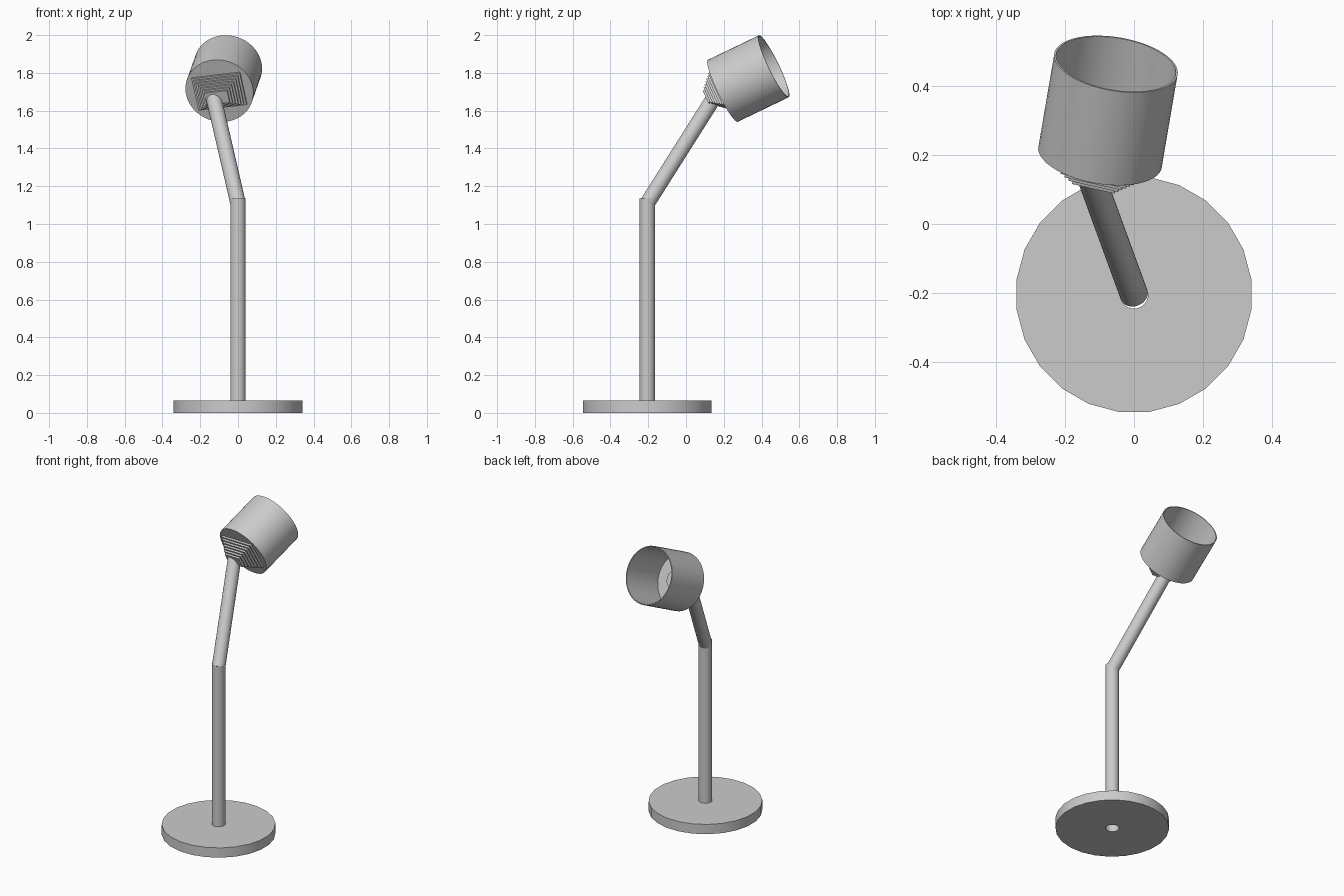
import bpy, bmesh
from math import cos, sin, pi, radians
from mathutils import Matrix, Vector

cube = bpy.data.objects.get("Cube")
if cube:
    bpy.data.objects.remove(cube, do_unlink=True)

# One plain grey for the whole lamp
grey = bpy.data.materials.new("lamp_grey")
grey.use_nodes = True
colour = (0.6, 0.6, 0.6, 1)
grey.diffuse_color = colour
grey.node_tree.nodes["Principled BSDF"].inputs["Base Color"].default_value = colour


def finish(name, bm, matrix):
    """Turn a bmesh into a placed, edge-aware smooth object."""
    bmesh.ops.remove_doubles(bm, verts=bm.verts, dist=1e-5)
    bmesh.ops.recalc_face_normals(bm, faces=bm.faces)
    mesh = bpy.data.meshes.new(name)
    bm.to_mesh(mesh)
    bm.free()
    mesh.materials.append(grey)
    obj = bpy.data.objects.new(name, mesh)
    obj.matrix_world = matrix
    bpy.context.collection.objects.link(obj)
    bpy.ops.object.select_all(action="DESELECT")
    obj.select_set(True)
    bpy.context.view_layer.objects.active = obj
    bpy.ops.object.shade_smooth_by_angle(angle=radians(30))
    return obj


def lathe(name, profile, matrix, sides=32, closed=False):
    """Revolve (radius, height) points around local z."""
    bm = bmesh.new()
    rings = []
    for r, z in profile:
        angles = [(i + 0.5) * 2 * pi / sides for i in range(sides)]
        rings.append([bm.verts.new((r * cos(a), r * sin(a), z)) for a in angles])
    pairs = list(zip(rings, rings[1:]))
    if closed:
        pairs.append((rings[-1], rings[0]))
    for low, high in pairs:
        for i in range(sides):
            j = (i + 1) % sides
            bm.faces.new((low[i], low[j], high[j], high[i]))
    return finish(name, bm, matrix)


def frame(origin, x_hint, z_axis):
    """Matrix with local z along z_axis and local x close to x_hint."""
    z = Vector(z_axis).normalized()
    y = z.cross(Vector(x_hint)).normalized()
    x = y.cross(z)
    rot = Matrix((x, y, z)).transposed().to_4x4()
    return Matrix.Translation(origin) @ rot


foot = Vector((0, -0.205, 0))
tube = 0.041

# Round base with a hole for the pole
lathe("base", [(tube, 0), (0.344, 0), (0.344, 0.065), (tube, 0.065)],
      Matrix.Translation(foot), sides=24, closed=True)

# Upright hollow pole
lathe("pole", [(tube, 0), (tube, 1.135)], Matrix.Translation(foot))

# Leaning arm
elbow = foot + Vector((0, 0, 1.11))
wrist = Vector((-0.135, 0.165, 1.695))
lean = wrist - elbow
lathe("arm", [(0, 0), (tube, 0), (tube, lean.length), (0, lean.length)],
      frame(elbow, (1, 0, 0), lean))

# Thin-walled cup shade, open at the far end
head = frame((-0.0985, 0.195, 1.705), (0.97, -0.22, 0.114), (0.152, 0.891, 0.429))
radius, depth, wall = 0.182, 0.303, 0.006
lathe("shade", [(0, 0), (radius, 0), (radius, depth), (radius - wall, depth),
                (radius - wall, wall), (0, wall)], head, sides=48)

# Bulb socket inside the shade
lathe("bulb_socket", [(0, wall), (0.058, wall), (0.058, 0.065), (0, 0.065)], head)

# Stepped mount behind the shade, shrinking towards the arm
steps, rise = 7, 0.0126
bm = bmesh.new()
for i in range(steps):
    t = i / (steps - 1)
    size = (0.264 - 0.138 * t, 0.188 - 0.117 * t, rise)
    place = Matrix.Translation((0, 0, -(i + 0.5) * rise))
    made = bmesh.ops.create_cube(bm, size=1, matrix=place @ Matrix.Diagonal((*size, 1)))
finish("stepped_mount", bm, head)
